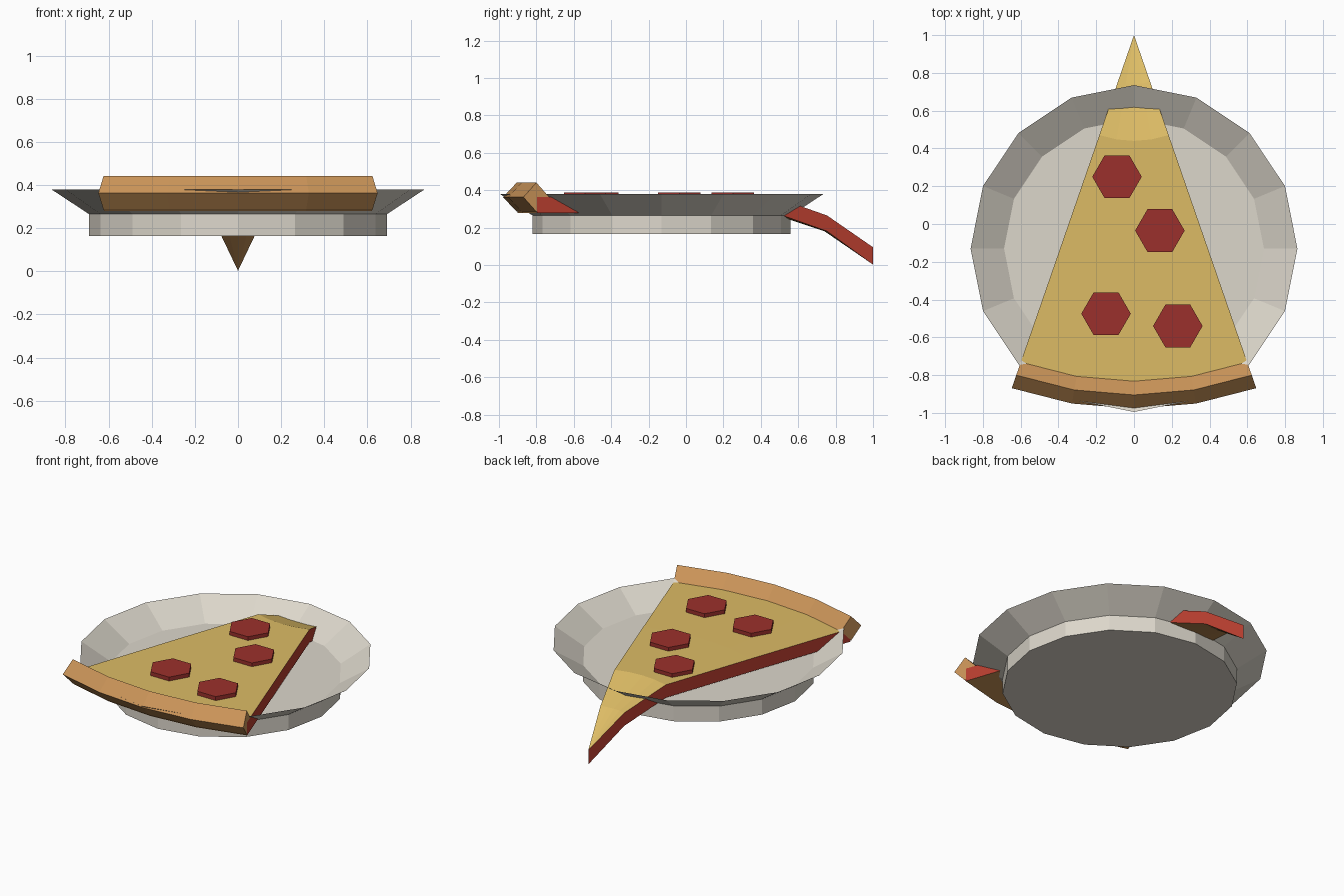
import bpy, bmesh
from math import sin, cos, tau, radians

if "Cube" in bpy.data.objects:
    bpy.data.objects.remove(bpy.data.objects["Cube"])


def mat(name, rgb):
    m = bpy.data.materials.new(name)
    m.diffuse_color = (*rgb, 1)
    m.use_nodes = True
    m.node_tree.nodes["Principled BSDF"].inputs["Base Color"].default_value = m.diffuse_color
    return m


CHEESE = mat("cheese", (0.72, 0.50, 0.13))
SAUCE = mat("sauce", (0.50, 0.05, 0.03))
BAKED = mat("baked_dough", (0.60, 0.30, 0.10))
MEAT = mat("cured_meat", (0.33, 0.03, 0.025))
CHINA = mat("china", (0.72, 0.68, 0.60))


def finish(name, bm, mats, recalc=True):
    if recalc:
        bmesh.ops.recalc_face_normals(bm, faces=bm.faces[:])
    me = bpy.data.meshes.new(name)
    bm.to_mesh(me)
    bm.free()
    for m in mats:
        me.materials.append(m)
    ob = bpy.data.objects.new(name, me)
    bpy.context.collection.objects.link(ob)
    return ob


def prism(bm, n, rings, centre, cap_bottom=True, cap_top=True):
    """Stack of n-sided rings given as (radius, z)."""
    loops = [[bm.verts.new((centre[0] + r * cos(tau * i / n),
                            centre[1] + r * sin(tau * i / n), z))
              for i in range(n)] for r, z in rings]
    for a, b in zip(loops, loops[1:]):
        for i in range(n):
            j = (i + 1) % n
            bm.faces.new((a[i], a[j], b[j], b[i]))
    if cap_bottom:
        bm.faces.new(loops[0][::-1])
    if cap_top:
        bm.faces.new(loops[-1])


PLATE = (0, -0.13)
# plate: foot with flat floor
bm = bmesh.new()
prism(bm, 16, [(0.69, 0.165), (0.69, 0.265)], PLATE)
finish("plate_base", bm, [CHINA])
# plate: thin flared rim
bm = bmesh.new()
prism(bm, 16, [(0.69, 0.265), (0.865, 0.38), (0.688, 0.267)], PLATE, False, False)
finish("plate_rim", bm, [CHINA])

# fan layout shared by slice and crust, centred on the slice tip
COLS = 4
ANGLES = [radians(-19.1 + 38.2 * i / COLS) for i in range(COLS + 1)]


def fan(r, a, z):
    return (r * sin(a), 1 - r * cos(a), z)


# slice: (distance from tip, top height), tip drooping over the rim
rows = [(1.90, 0.363), (1.18, 0.365), (0.56, 0.365), (0.26, 0.265), (0, 0.095)]
bm = bmesh.new()


def sheet(drop):
    grid = [[bm.verts.new(fan(r, a, z - drop)) for a in ANGLES] for r, z in rows[:-1]]
    tip = bm.verts.new(fan(0, 0, rows[-1][1] - drop * 1.1))
    return grid + [[tip] * (COLS + 1)]


top, bottom = sheet(0), sheet(0.084)


def face(verts, index):
    f = bm.faces.new(list(dict.fromkeys(verts)))
    f.material_index = index


for k in range(len(rows) - 1):
    for g, index in ((top, 0), (bottom, 2)):
        for i in range(COLS):
            face((g[k][i], g[k][i + 1], g[k + 1][i + 1], g[k + 1][i]), index)
    for i in (0, COLS):
        face((top[k][i], top[k + 1][i], bottom[k + 1][i], bottom[k][i]), 1)
for i in range(COLS):
    face((top[0][i], top[0][i + 1], bottom[0][i + 1], bottom[0][i]), 2)
finish("pizza_slice", bm, [CHEESE, SAUCE, BAKED])

# crust: diamond section swept along the arc
section = [(1.832, 0.363), (1.905, 0.441), (1.978, 0.363), (1.905, 0.285)]
bm = bmesh.new()
loops = [[bm.verts.new(fan(r, a, z)) for r, z in section] for a in ANGLES]
for a, b in zip(loops, loops[1:]):
    for i in range(4):
        j = (i + 1) % 4
        bm.faces.new((a[i], a[j], b[j], b[i]))
bm.faces.new(loops[0])
bm.faces.new(loops[-1])
finish("crust", bm, [BAKED])

# hexagonal topping slices
for n, c in enumerate([(-0.09, 0.25), (0.137, -0.035), (-0.148, -0.475), (0.232, -0.54)], 1):
    bm = bmesh.new()
    prism(bm, 6, [(0.131, 0.35), (0.131, 0.389)], c)
    finish(f"topping_{n}", bm, [MEAT])
